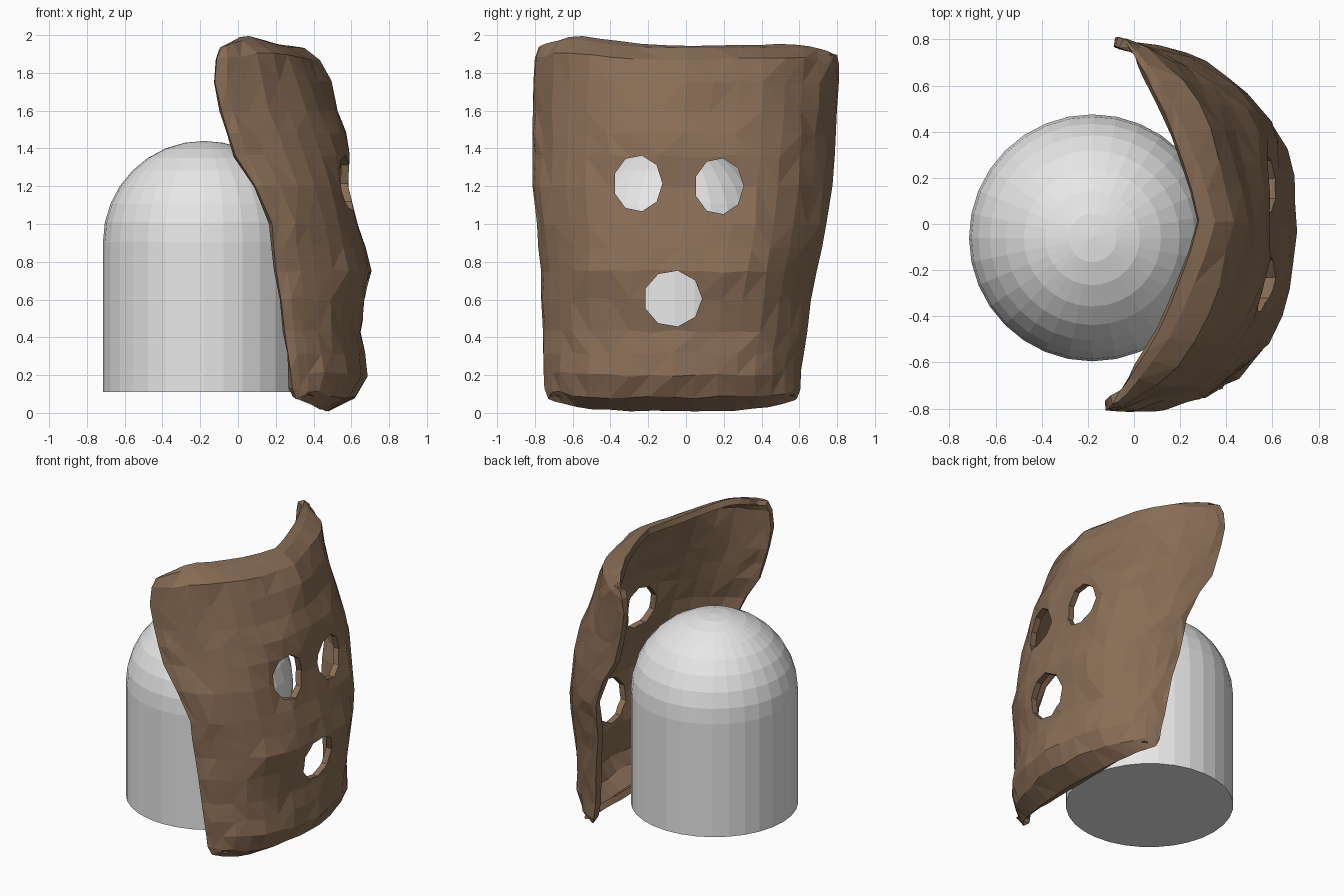
import bpy, bmesh, math, random
from mathutils import Vector, Matrix

if "Cube" in bpy.data.objects:
    bpy.data.objects.remove(bpy.data.objects["Cube"])

random.seed(4)


def material(name, rgb):
    m = bpy.data.materials.new(name)
    m.diffuse_color = (*rgb, 1)
    m.use_nodes = True
    m.node_tree.nodes["Principled BSDF"].inputs["Base Color"].default_value = m.diffuse_color
    return m


def make_object(name, bm, mat=None):
    bmesh.ops.recalc_face_normals(bm, faces=bm.faces[:])
    me = bpy.data.meshes.new(name)
    bm.to_mesh(me)
    bm.free()
    ob = bpy.data.objects.new(name, me)
    bpy.context.collection.objects.link(ob)
    if mat:
        me.materials.append(mat)
    return ob


brown = material("carved brown", (0.25, 0.153, 0.092))
grey = material("pale grey", (0.8, 0.8, 0.8))

# Dummy head: closed cylinder with a hemispherical top, spun from a profile
R, Z0, ZC, N = 0.535, 0.11, 0.905, 32
bm = bmesh.new()
rings = [(R, Z0)] + [(R * math.cos(i * math.pi / 16), ZC + R * math.sin(i * math.pi / 16))
                     for i in range(8)]
loops = [[bm.verts.new((-0.18 + r * math.cos(k * math.tau / N),
                        -0.06 + r * math.sin(k * math.tau / N), z)) for k in range(N)]
         for r, z in rings]
tip = bm.verts.new((-0.18, -0.06, ZC + R))
bm.faces.new(loops[0])
for k in range(N):
    j = (k + 1) % N
    for a, b in zip(loops, loops[1:]):
        bm.faces.new((a[k], a[j], b[j], b[k]))
    bm.faces.new((loops[-1][k], loops[-1][j], tip))
make_object("dummy_head", bm, grey)

# Mask rows: height, front x, side-edge x, left y, right y
ROWS = [(.05, .40, .35, -.69, .56), (.01, .48, .31, -.73, .59), (.08, .62, .29, -.75, .605),
        (.20, .68, .28, -.755, .61), (.43, .65, .25, -.76, .64), (.60, .68, .23, -.765, .66),
        (.75, .70, .20, -.77, .69), (1.0, .645, .18, -.79, .745), (1.2, .62, .09, -.815, .775),
        (1.36, .61, -.01, -.815, .79), (1.6, .53, -.09, -.81, .80), (1.75, .49, -.12, -.81, .81),
        (1.87, .43, -.11, -.80, .81), (1.93, .35, -.09, -.78, .80), (1.945, .28, -.06, -.72, .75)]

# Relief: centre y, centre z, radius y, radius z, height
BUMPS = [(-.25, 1.21, .17, .15, -.035), (.18, 1.20, .17, .15, -.035),
         (-.27, 1.46, .16, .06, .02), (.23, 1.48, .14, .06, .02),
         (-.03, 1.20, .03, .22, -.025), (-.42, .72, .14, .06, .02), (.28, .72, .12, .06, .02),
         (.47, 1.1, .18, .35, .05), (.38, .4, .15, .3, .03)]


def split_rows(rows):
    out = []
    for a, b in zip(rows, rows[1:]):
        n = 2 if b[0] - a[0] > .21 else 1
        out += [[p + (q - p) * i / n for p, q in zip(a, b)] for i in range(n)]
    return out + [rows[-1]]


def clamp(v):
    return min(1, max(0, v))


def mask_point(row, phi, jitter):
    z, xf, xb, yl, yr = row
    t = math.sin(phi)
    s = abs(t)
    if t > 0:
        xb += .05 * max(0, z - 1)
    y = (yl + yr) / 2 + t * (yr - yl) / 2
    # round section in the middle, flat-sided V at the top, slightly so at the chin
    w = max(clamp((z - 1.25) / .6), .3 * clamp((.9 - z) / .4))
    bow = max(0, 1 - s ** 2.5) ** .7
    vee = max(0, 1 - s ** 5) ** .7 * (1 - (.42 + .38 * clamp((z - 1.88) / .065)) * s ** 1.2)
    x = xb + (xf - xb) * (bow + (vee - bow) * w)
    for cy, cz, ry, rz, h in BUMPS:
        x += h * math.exp(-((y - cy) / ry) ** 2 - ((z - cz) / rz) ** 2)
    top = max(0, (z - 1.7) / .25)
    low = max(0, (.3 - z) / .27)
    z += top * (.055 if t < 0 else .01) * min(1, s * 1.3) ** 2 + low * .06 * t ** 4
    z -= top * .05 * s ** 10
    return Vector((x, y, z)) + jitter * Vector([random.uniform(-1, 1) for _ in range(3)])


# Carved mask shell: bent grid with a turned-in lip and a leaning top
bm = bmesh.new()
COLS = 18
rows = split_rows(ROWS)
grid = [[bm.verts.new(mask_point(r, math.pi * (c / COLS - .5),
                                 .009 if 0 < c < COLS and 1 < i < len(rows) - 2 else .003))
         for c in range(COLS + 1)] for i, r in enumerate(rows)]
for a, b in zip(grid, grid[1:]):
    for c in range(COLS):
        quad = (a[c], a[c + 1], b[c + 1], b[c])
        if random.random() < .5:
            bm.faces.new((quad[0], quad[1], quad[2]))
            bm.faces.new((quad[0], quad[2], quad[3]))
        else:
            bm.faces.new((quad[0], quad[1], quad[3]))
            bm.faces.new((quad[1], quad[2], quad[3]))
mask = make_object("mask", bm, brown)
mid = min(mask.data.polygons, key=lambda p: (p.center - Vector((.65, 0, .9))).length)
thick = mask.modifiers.new("thickness", 'SOLIDIFY')
thick.thickness = .042
thick.offset = -1 if mid.normal.x > 0 else 1


# Eye and mouth openings, cut by rough nine-sided prisms
def opening(name, y, z, ry, rz):
    b = bmesh.new()
    bmesh.ops.create_cone(b, cap_ends=True, segments=9, radius1=1, radius2=1, depth=.8)
    b.transform(Matrix.Translation((.7, y, z)) @ Matrix.Diagonal((1, ry, rz, 1))
                @ Matrix.Rotation(math.pi / 2, 4, 'Y'))
    ob = make_object(name, b)
    ob.hide_render = True
    m = mask.modifiers.new(name, 'BOOLEAN')
    m.operation = 'DIFFERENCE'
    m.solver = 'EXACT'
    m.use_self = True
    m.object = ob
    return ob


cutters = [opening("left_eye_cutter", -.255, 1.215, .13, .15),
           opening("right_eye_cutter", .175, 1.2, .13, .15),
           opening("mouth_cutter", -.07, .605, .155, .15)]

# Apply the shell and openings, then drop the cutters
bpy.context.view_layer.update()
deps = bpy.context.evaluated_depsgraph_get()
carved = bpy.data.meshes.new_from_object(mask.evaluated_get(deps))
mask.modifiers.clear()
mask.data = carved
carved.materials.clear()
carved.materials.append(brown)
for p in carved.polygons:
    p.material_index = 0
    p.use_smooth = False
for c in cutters:
    bpy.data.objects.remove(c)
